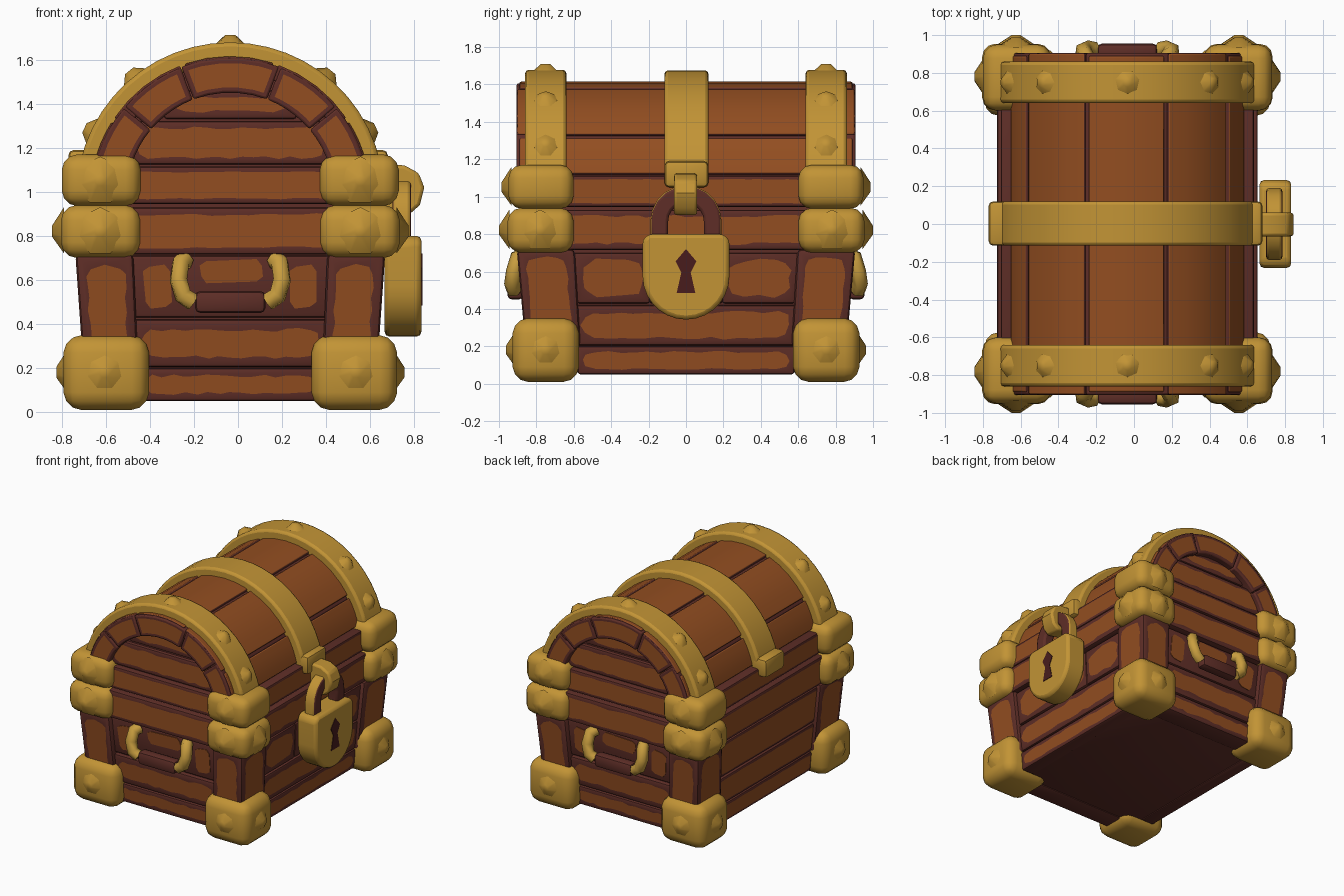
import bpy, bmesh, math, random
from mathutils import Vector

if "Cube" in bpy.data.objects:
    bpy.data.objects.remove(bpy.data.objects["Cube"])

random.seed(4)
CX = -0.035      # the chest sits slightly left of centre, the padlock hangs on the right
LID_Z = 0.98     # centre height of the lid arch


def material(name, col):
    m = bpy.data.materials.new(name)
    m.diffuse_color = (*col, 1)
    m.use_nodes = True
    m.node_tree.nodes["Principled BSDF"].inputs["Base Color"].default_value = m.diffuse_color
    return m


DARK = material("dark_wood", (0.112, 0.027, 0.020))
WOOD = material("warm_wood", (0.290, 0.076, 0.015))
GOLD = material("gold", (0.540, 0.295, 0.036))
PALE = material("pale_gold", (0.580, 0.340, 0.050))
HOLE = material("keyhole_dark", (0.065, 0.012, 0.012))


def select(ob):
    bpy.ops.object.select_all(action='DESELECT')
    ob.select_set(True)
    bpy.context.view_layer.objects.active = ob


def finish(name, bm, mats, bevel=0.0, smooth=35, taper=False):
    if taper:    # the body widens slightly upwards
        for v in bm.verts:
            k = 1 - 0.10 * (0.72 - v.co.z)
            v.co.x *= k
            v.co.y *= k
    bmesh.ops.recalc_face_normals(bm, faces=bm.faces)
    me = bpy.data.meshes.new(name)
    bm.to_mesh(me)
    bm.free()
    ob = bpy.data.objects.new(name, me)
    bpy.context.collection.objects.link(ob)
    for m in mats:
        me.materials.append(m)
    ob.location.x = CX
    if bevel:
        b = ob.modifiers.new("bevel", 'BEVEL')
        b.width, b.segments, b.limit_method, b.angle_limit = bevel, 2, 'ANGLE', math.radians(40)
    select(ob)
    bpy.ops.object.shade_smooth_by_angle(angle=math.radians(smooth))
    return ob


def worn_patch(bm, d, margin):
    """Inset the main face towards d and give it the light colour with a ragged outline."""
    bm.normal_update()
    f = max((f for f in bm.faces if f.normal.dot(d) > 0.9), key=lambda f: f.calc_area())
    bmesh.ops.inset_region(bm, faces=[f], thickness=margin, use_even_offset=True)
    f.material_index = 1
    mid = f.calc_center_median()
    corners = list(f.verts)
    for _ in range(5):
        for e in list(f.edges):
            if e.calc_length() > 0.09:
                bmesh.utils.edge_split(e, e.verts[0], 0.5)
    for v in f.verts:
        pull = min(0.02, margin) if v in corners else 0.0
        for i in range(3):
            if abs(d[i]) < 0.5:
                v.co[i] += random.uniform(-1, 1) * min(0.009, margin * 0.4)
                v.co[i] -= math.copysign(pull, v.co[i] - mid[i])


def block(name, lo, hi, mats, bevel=0.015, patches=(), margin=0.03, taper=False, bulge=0.0, seg=2):
    """Rounded box from corner lo to corner hi."""
    lo, hi = Vector(map(min, lo, hi)), Vector(map(max, lo, hi))
    bm = bmesh.new()
    bmesh.ops.create_cube(bm, size=1)
    for v in bm.verts:
        v.co = Vector([(lo[i] + hi[i]) / 2 + v.co[i] * (hi[i] - lo[i]) for i in range(3)])
    bmesh.ops.bevel(bm, geom=bm.edges[:], offset=bevel, segments=seg, profile=0.5, affect='EDGES')
    for d in patches:
        worn_patch(bm, Vector(d), margin)
    mid = (lo + hi) / 2
    for v in bm.verts:    # pillow shape: narrower towards top and bottom
        t = abs(v.co.z - mid.z) / (hi.z - lo.z) * 2
        k = 1 - bulge * t * t
        v.co.x, v.co.y = mid.x + (v.co.x - mid.x) * k, mid.y + (v.co.y - mid.y) * k
    return finish(name, bm, mats, taper=taper)


def prism(name, pts, axis, lo, hi, mats, bevel=0.0, patch=None, margin=0.03, paint=None, taper=False):
    """Extrude a profile: (y, z) points along x, or (x, z) points along y."""
    bm = bmesh.new()
    place = (lambda p, t: (t, p[0], p[1])) if axis == 'x' else (lambda p, t: (p[0], t, p[1]))
    rings = [[bm.verts.new(place(p, t)) for p in pts] for t in (lo, hi)]
    for r in rings:
        bm.faces.new(r)
    n = len(pts)
    for i in range(n):
        j = (i + 1) % n
        bm.faces.new((rings[0][i], rings[0][j], rings[1][j], rings[1][i]))
    bmesh.ops.recalc_face_normals(bm, faces=bm.faces)
    if patch:
        f = max((f for f in bm.faces if f.normal.dot(Vector(patch)) > 0.9), key=lambda f: f.calc_area())
        bmesh.ops.inset_region(bm, faces=[f], thickness=margin, use_even_offset=True)
        f.material_index = 1
    if paint:
        for f in bm.faces:
            f.material_index = int(paint(f))
    return finish(name, bm, mats, bevel, taper=taper)


def arc(r, a0, a1, n, cz=LID_Z):
    """Arc points, angles in degrees from straight up."""
    angles = [math.radians(a0 + (a1 - a0) * i / n) for i in range(n + 1)]
    return [(r * math.sin(a), cz + r * math.cos(a)) for a in angles]


def sector(r0, r1, a0, a1, n):
    return arc(r1, a0, a1, n) + arc(r0, a1, a0, n)


def rivet(pos, d, r=0.11):
    """Low hammered stud."""
    bm = bmesh.new()
    bmesh.ops.create_cone(bm, cap_ends=True, segments=7, radius1=r, radius2=0.025, depth=0.055)
    rot = Vector(d).to_track_quat('Z', 'Y')
    for v in bm.verts:
        v.co = rot @ v.co + Vector(pos)
    finish("rivet", bm, [GOLD], smooth=50)


BOTH = (1, -1)
TWO = [DARK, WOOD]

# cores that fill the grooves between planks
block("body_core", (-0.64, -0.84, 0.06), (0.64, 0.84, 0.93), [DARK], taper=True)
prism("lid_core", arc(0.615, -88, 88, 24) + [(0.62, 0.93), (-0.62, 0.93)], 'y', -0.84, 0.84, [DARK])

# long side planks of the body and lid; the padlock side is more worn
for s in BOTH:
    d = [(s, 0, 0)]
    for z0, z1, m in ((0.05, 0.20, 0.015), (0.205, 0.42, 0.024), (0.43, 0.70, 0.026)):
        m = m if s > 0 else 0.006
        if s > 0 and z0 > 0.4:    # the plank behind the padlock has three light patches
            for y0, y1 in ((-0.6, -0.2), (-0.2, 0.2), (0.2, 0.6)):
                block("side_plank", (0.56, y0, z0), (0.675, y1, z1), TWO, 0.012, d, m, taper=True)
        else:
            block("side_plank", (s * 0.56, -0.62, z0), (s * 0.675, 0.62, z1), TWO, 0.015, d, m, taper=True)
    block("side_rail", (s * 0.56, -0.88, 0.715), (s * 0.69, 0.88, 0.93), TWO, 0.016, d, 0.018 if s > 0 else 0.006)
    block("lid_side_plank", (s * 0.54, -0.89, 0.945), (s * 0.67, 0.89, 1.112), TWO, 0.014, d, 0.006)

# curved lid planks, light on the outer surface
for i, (a0, a1) in enumerate(((-78, -57), (-57, -20), (-20, 19), (19, 57), (57, 78))):
    e = 0.89 + 0.012 * (i % 2)
    prism("lid_plank", sector(0.56, 0.635, a0 + 1.1, a1 - 1.1, 4), 'y', -e, e, TWO, 0.008,
          paint=lambda f: abs(f.normal.y) < 0.5 and
          f.normal.dot(f.calc_center_median() - Vector((0, 0, LID_Z))) > 0.4)

# both ends: planks, posts, arched frame and carrying handle
for s in BOTH:
    d = [(0, s, 0)]
    for z0, z1, m in ((0.05, 0.20, 0.02), (0.205, 0.42, 0.03)):
        block("end_plank", (-0.47, s * 0.7, z0), (0.47, s * 0.875, z1), TWO, 0.016, d, m, taper=True)
    block("handle_panel", (-0.5, s * 0.7, 0.43), (0.5, s * 0.865, 0.71), [DARK], taper=True)
    for x0, x1, z0, z1 in ((-0.40, -0.27, 0.47, 0.67), (-0.14, 0.15, 0.585, 0.695), (0.27, 0.40, 0.47, 0.67)):
        c = 0.03
        pts = [(x0 + c, z0), (x1 - c, z0 + 0.008), (x1, z0 + c), (x1 - 0.006, z1 - c), (x1 - c, z1),
               (x0 + c, z1 - 0.01), (x0, z1 - c), (x0 + 0.008, z0 + c)]
        prism("handle_panel_patch", pts, 'y', s * 0.860, s * 0.869, [WOOD], taper=True)
    block("end_rail", (-0.66, s * 0.7, 0.715), (0.66, s * 0.895, 0.93), TWO, 0.016, d, 0.018)
    block("lid_end_rail", (-0.63, s * 0.7, 0.945), (0.63, s * 0.885, 1.115), TWO, 0.014, d, 0.01)
    block("lid_end_plank", (-0.46, s * 0.7, 1.125), (0.46, s * 0.865, 1.32), TWO, 0.014, d, 0.016)
    block("lid_end_top_plank", (-0.30, s * 0.7, 1.33), (0.30, s * 0.855, 1.46), TWO, 0.014, d, 0.02)
    for a0, a1 in ((-78, -50), (-50, -21), (-21, 21), (21, 50), (50, 78)):
        prism("arch_frame_segment", sector(0.47, 0.628, a0 + 0.3, a1 - 0.3, 5), 'y', s * 0.75, s * 0.905,
              TWO, 0.01, d[0], 0.024)
    for t in BOTH:
        block("corner_post", (t * 0.44, s * 0.595, 0.2), (t * 0.703, s * 0.905, 0.72), TWO, 0.025,
              [(0, s, 0), (t, 0, 0)], 0.02, taper=True)
        # curved handle bracket
        cu = bpy.data.curves.new("handle_bracket", 'CURVE')
        cu.dimensions = '3D'
        cu.bevel_depth, cu.bevel_resolution, cu.use_fill_caps = 0.043, 1, True
        path = ((0.205, 0.86, 0.69), (0.225, 0.90, 0.675), (0.235, 0.92, 0.60), (0.215, 0.93, 0.53), (0.17, 0.92, 0.50))
        sp = cu.splines.new('POLY')
        sp.points.add(len(path) - 1)
        for p, (x, y, z) in zip(sp.points, path):
            p.co = (t * x, s * y, z, 1)
        cu.materials.append(PALE)
        ob = bpy.data.objects.new("handle_bracket", cu)
        ob.location.x = CX
        bpy.context.collection.objects.link(ob)
        select(ob)
        bpy.ops.object.convert(target='MESH')
    block("handle_grip", (-0.16, s * 0.87, 0.45), (0.16, s * 0.955, 0.55), [DARK], 0.025)

# gold corner caps with studs
for s in BOTH:
    for t in BOTH:
        block("lid_corner", (t * 0.405, s * 0.60, 0.935), (t * 0.765, s * 0.95, 1.17), [GOLD], 0.07, bulge=0.02, seg=3)
        block("rim_corner", (t * 0.405, s * 0.60, 0.70), (t * 0.77, s * 0.955, 0.94), [GOLD], 0.07, bulge=0.03, seg=3)
        block("foot_corner", (t * 0.365, s * 0.57, 0.01), (t * 0.76, s * 0.93, 0.35), [GOLD], 0.08, bulge=0.05, seg=3)
        rivet((t * 0.59, s * 0.960, 1.05), (0, s, 0))
        rivet((t * 0.59, s * 0.972, 0.82), (0, s, 0))
        rivet((t * 0.57, s * 0.934, 0.18), (0, s, 0))
        rivet((t * 0.782, s * 0.78, 0.82), (t, 0, 0))
        rivet((t * 0.762, s * 0.75, 0.18), (t, 0, 0))

# gold lid bands
for s in BOTH:
    prism("lid_end_band", sector(0.60, 0.698, -78, 78, 22), 'y', s * 0.64, s * 0.86, [GOLD], 0.018)
    for a in (-65, -39, 0, 39, 65):
        r = math.radians(a)
        rivet((0.703 * math.sin(r), s * 0.75, LID_Z + 0.703 * math.cos(r)), (math.sin(r), 0, math.cos(r)), 0.085)
prism("lid_middle_band", sector(0.60, 0.695, -78, 78, 22), 'y', -0.115, 0.12, [GOLD], 0.018)
for t, x in ((1, 0.715), (-1, 0.735)):
    block("middle_band_end", (t * 0.6, -0.115, 1.05), (t * x, 0.12, 1.19), [GOLD], 0.025)

# padlock on the right side
O = -CX
clasp = [(0.66, 1.125), (0.755, 1.12), (0.82, 1.085), (0.845, 1.02), (0.825, 0.94), (0.78, 0.90), (0.66, 0.92)]
prism("hasp", [(O + x, z) for x, z in clasp], 'y', -0.065, 0.06, [GOLD], 0.015)
outer = [(-0.19, 0.78)] + arc(0.19, -90, 90, 10, 0.87) + [(0.19, 0.78)]
inner = [(0.095, 0.78)] + arc(0.095, 90, -90, 10, 0.87) + [(-0.095, 0.78)]
prism("padlock_shackle", outer + inner, 'x', O + 0.70, O + 0.785, [DARK, GOLD], 0.015,
      paint=lambda f: abs(f.normal.x) < 0.5 and f.calc_center_median().z > 0.8 and
      f.normal.dot(f.calc_center_median() - Vector((O + 0.74, 0, 0.87))) > 0)
lock = [(-0.20, 0.80), (0.20, 0.80), (0.232, 0.77)] + arc(0.232, 90, 270, 14, 0.575) + [(-0.232, 0.77)]
prism("padlock_body", lock, 'x', O + 0.665, O + 0.832, [GOLD], 0.028)
key = [(0, 0.72), (0.055, 0.655), (0.025, 0.595), (0.05, 0.485), (-0.05, 0.485), (-0.025, 0.595), (-0.055, 0.655)]
prism("keyhole", key, 'x', O + 0.828, O + 0.836, [HOLE])
